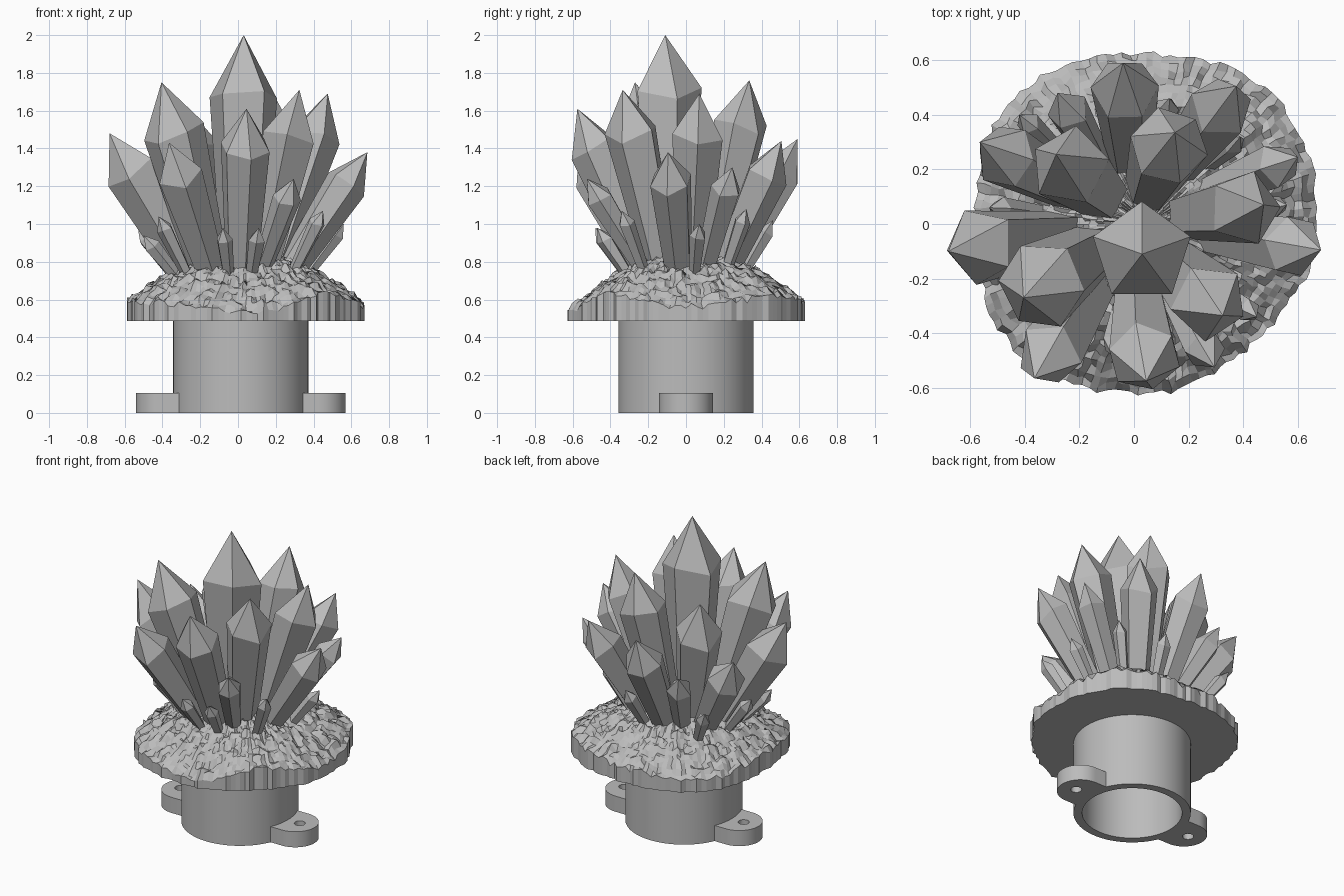
import bpy, bmesh, math, random
from mathutils import Vector, noise

random.seed(4)
if "Cube" in bpy.data.objects:
    bpy.data.objects.remove(bpy.data.objects["Cube"], do_unlink=True)

grey = bpy.data.materials.new("stone_grey")
grey.use_nodes = True
grey.diffuse_color = (0.5, 0.5, 0.5, 1)
grey.node_tree.nodes["Principled BSDF"].inputs["Base Color"].default_value = (0.5, 0.5, 0.5, 1)


def finish(name, bm, smooth=False):
    bmesh.ops.recalc_face_normals(bm, faces=bm.faces)
    mesh = bpy.data.meshes.new(name)
    bm.to_mesh(mesh)
    bm.free()
    mesh.materials.append(grey)
    obj = bpy.data.objects.new(name, mesh)
    bpy.context.collection.objects.link(obj)
    if smooth:
        bpy.ops.object.select_all(action="DESELECT")
        obj.select_set(True)
        bpy.context.view_layer.objects.active = obj
        bpy.ops.object.shade_smooth_by_angle(angle=math.radians(30))


def loft(bm, loops, closed=False):
    """Join loops of points with quads; returns the vertex loops."""
    rings = [[bm.verts.new(p) for p in loop] for loop in loops]
    pairs = list(zip(rings, rings[1:])) + ([(rings[-1], rings[0])] if closed else [])
    for a, b in pairs:
        for i in range(len(a)):
            j = (i + 1) % len(a)
            bm.faces.new((a[i], a[j], b[j], b[i]))
    return rings


def circle(r, z, n, cx):
    return [(cx + r * math.cos(math.tau * i / n), r * math.sin(math.tau * i / n), z)
            for i in range(n)]


# Hollow collar
MID = 0.015
bm = bmesh.new()
loft(bm, [circle(r, z, 96, MID) for r, z in
          [(0.358, 0), (0.358, 0.49), (0.305, 0.49), (0.305, 0)]], closed=True)
finish("collar", bm, smooth=True)

# Mounting ears with screw holes
for side, label in [(1, "left"), (-1, "right")]:
    outline = [(0.31, -0.143)]
    outline += [(0.412 + 0.143 * math.cos(a), 0.143 * math.sin(a))
                for a in [math.radians(-90 + 7.5 * i) for i in range(25)]]
    outline += [(0.31, 0.143), (0.31, 0.07), (0.31, 0), (0.31, -0.07)]
    hole = []
    for x, y in outline:
        d = Vector((x - 0.445, y)).normalized() * 0.034
        hole.append((0.445 + d.x, d.y))
    bm = bmesh.new()
    loft(bm, [[(MID + side * x, y, z) for x, y in pts]
              for pts, z in [(outline, 0), (outline, 0.105), (hole, 0.105), (hole, 0)]], closed=True)
    finish(label + "_mounting_ear", bm, smooth=True)

# Rough rock mound with an uneven fluted rim and flat underside
SEG, RINGS, CX, TOP = 132, 24, 0.045, 0.865
RIM_RADIUS = [0.63, 0.66, 0.622, 0.67, 0.625, 0.665, 0.622, 0.585]
RIM_HEIGHT = [0.56, 0.62, 0.59, 0.57, 0.60, 0.58, 0.53, 0.63]


def around(values, i):
    """Blend evenly spaced values around the rim."""
    pos = i / SEG * len(values)
    k = int(pos)
    f = 0.5 - 0.5 * math.cos(math.pi * (pos - k))
    return values[k] * (1 - f) + values[(k + 1) % len(values)] * f


rim = [around(RIM_RADIUS, i) + random.uniform(-0.011, 0.011) for i in range(SEG)]
loops = []
for k in range(1, RINGS + 1):
    t = k / RINGS
    loose = k < RINGS
    loop = []
    for i in range(SEG):
        a = math.tau * (i + loose * random.uniform(-0.25, 0.25)) / SEG
        r = rim[i] * (t + loose * random.uniform(-0.012, 0.012))
        x, y = CX + r * math.cos(a), r * math.sin(a)
        rough = noise.noise(Vector((x * 20, y * 20, 0))) * 0.03
        edge = around(RIM_HEIGHT, i)
        z = edge + (TOP - edge) * (1 - t ** 1.7) + rough + random.uniform(-0.013, 0.013)
        loop.append((x, y, max(z, 0.51)))
    loops.append(loop)
loops.append([(x, y, 0.487) for x, y, z in loops[-1]])
bm = bmesh.new()
rings = loft(bm, loops)
bm.faces.new(rings[0])
bm.faces.new(rings[-1])
finish("rock_mound", bm)


# Crystals: narrow at the root, widest at the shoulder, ending in a point
def crystal(name, tip, radius, spread, sides=5, turn=0.0):
    tip = Vector(tip)
    root = Vector((tip.x * spread, tip.y * spread, 0.68))
    axis = (tip - root).normalized()
    u = Vector((1, 0, 0))
    u = (u - axis * u.dot(axis)).normalized()
    v = axis.cross(u)

    def ring(center, r, skew):
        return [center + u * (r * math.cos(turn + math.tau * i / sides))
                + v * (r * math.sin(turn + math.tau * i / sides))
                + axis * (skew * math.sin(2.4 * i + turn)) for i in range(sides)]

    shoulder = tip - axis * (1.65 * radius)
    bm = bmesh.new()
    low, high = loft(bm, [ring(root, radius * 0.6, 0), ring(shoulder, radius, radius * 0.15)])
    peak = bm.verts.new(tip)
    for i in range(sides):
        bm.faces.new((high[i], high[(i + 1) % sides], peak))
    bm.faces.new(low)
    finish(name, bm)


crystal("central_crystal", (0.03, -0.11, 2.0), 0.188, 0.8, 5, math.pi / 2)

large = [
    (-0.68, -0.10, 1.48, 0.145), (-0.405, -0.27, 1.75, 0.165),
    (-0.365, -0.565, 1.43, 0.125), (0.045, -0.575, 1.61, 0.135),
    (0.325, -0.335, 1.71, 0.145), (0.685, -0.095, 1.38, 0.115),
    (0.475, 0.07, 1.69, 0.14), (0.15, 0.335, 1.76, 0.145),
    (0.375, 0.505, 1.44, 0.12), (-0.04, 0.59, 1.45, 0.125),
    (-0.285, 0.255, 1.63, 0.15), (-0.565, 0.30, 1.33, 0.12),
    (-0.28, 0.48, 1.21, 0.08), (0.295, -0.525, 1.24, 0.075),
    (0.60, 0.245, 1.30, 0.085)]
for n, (x, y, z, r) in enumerate(large):
    outward = math.atan2(y, x)
    crystal(f"large_crystal_{n + 1}", (x, y, z), r, 0.33, 5 + n % 2, outward + n * 0.4)

small = [
    (-0.53, 0.06, 0.98), (-0.42, -0.31, 1.04), (-0.08, -0.48, 0.98),
    (0.11, -0.47, 0.98), (0.45, -0.34, 1.07), (0.56, 0.07, 1.0),
    (0.39, 0.32, 1.08), (0.13, 0.46, 1.02), (-0.42, 0.40, 0.98),
    (-0.50, -0.20, 0.94)]
for n, (x, y, z) in enumerate(small):
    crystal(f"small_crystal_{n + 1}", (x, y, z), 0.045, 0.58, 5, n * 0.7)
